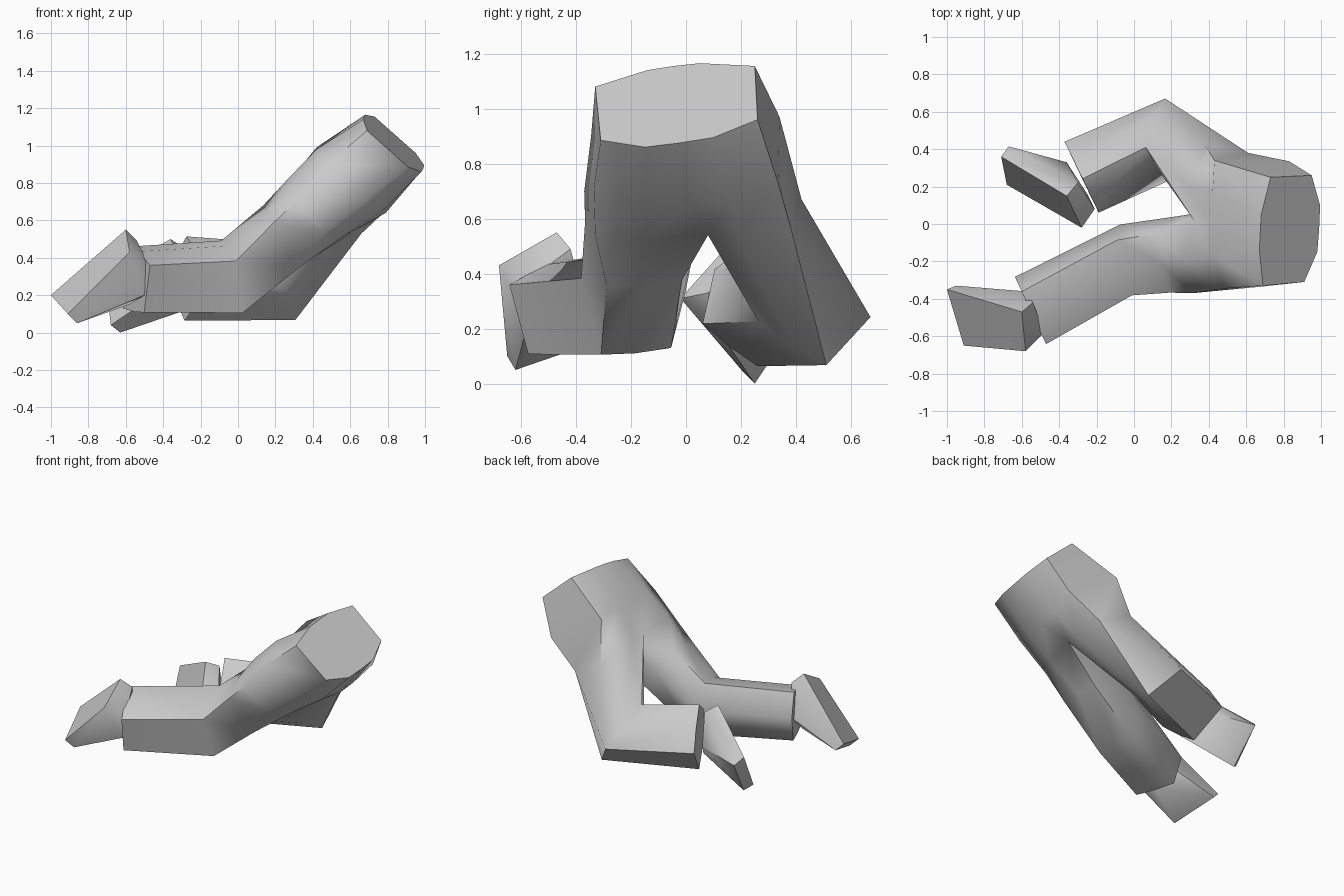
import bpy, bmesh, math
from mathutils import Vector

if "Cube" in bpy.data.objects:
    bpy.data.objects.remove(bpy.data.objects["Cube"])


def finish(bm, name, angle):
    bmesh.ops.recalc_face_normals(bm, faces=bm.faces)
    me = bpy.data.meshes.new(name)
    bm.to_mesh(me)
    bm.free()
    ob = bpy.data.objects.new(name, me)
    bpy.context.collection.objects.link(ob)
    bpy.ops.object.select_all(action='DESELECT')
    ob.select_set(True)
    bpy.context.view_layer.objects.active = ob
    bpy.ops.object.shade_smooth_by_angle(angle=math.radians(angle))
    return ob


def bridge(bm, a, b):
    n = len(a)
    for i in range(n):
        j = (i + 1) % n
        bm.faces.new((a[i], a[j], b[j], b[i]))


# leg cross-section: outer, back, inner back, inner, inner bottom, bottom, outer bottom
LEG = [(r * math.cos(math.radians(a)), r * math.sin(math.radians(a)))
       for a, r in ((25, 1), (75, .82), (122, 1.08), (170, 1), (225, 1.03), (265, .82), (303, 1))]


def leg_ring(bm, c, u, v):
    c, u, v = Vector(c), Vector(u), Vector(v)
    return [bm.verts.new(c + u * a + v * b) for a, b in LEG]


def hull(name, points):
    bm = bmesh.new()
    for p in points:
        bm.verts.new(p)
    bmesh.ops.convex_hull(bm, input=bm.verts)
    return finish(bm, name, 50)


# trousers: waist, pelvis and crotch rings, each ten points around
bm = bmesh.new()
waist = [bm.verts.new(p) for p in (
    (.69, -.33, 1.08), (.67, -.14, 1.14), (.675, -.045, 1.155), (.68, .05, 1.165),
    (.73, .25, 1.155), (.95, .26, .96), (.995, .10, .895), (.99, -.025, .875),
    (.98, -.15, .86), (.91, -.31, .885))]
pelvis = [bm.verts.new(p) for p in (
    (.48, -.345, .90), (.42, -.17, .98), (.43, 0, .96), (.42, .17, .99),
    (.43, .34, .97), (.83, .335, .73), (.80, .16, .66), (.79, .02, .64),
    (.77, -.15, .65), (.68, -.335, .71))]
hips = [bm.verts.new(p) for p in (
    (.31, -.37, .70), (.27, -.20, .825), (.32, .02, .78), (.28, .20, .82),
    (.38, .42, .67), (.61, .38, .57), (.66, .19, .53), (.62, .08, .54),
    (.57, -.16, .52), (.46, -.33, .54))]
crotch = bm.verts.new((.42, .07, .62))
bridge(bm, waist, pelvis)
bridge(bm, pelvis, hips)
bm.faces.new(waist)

# legs: the crotch splits the hip ring into two tubes bent at the knee
front = [hips[0], hips[1], hips[2], crotch, hips[7], hips[8], hips[9]]
back = [hips[4], hips[3], hips[2], crotch, hips[7], hips[6], hips[5]]
for loop, rings in (
    (front, (((.24, -.172, .51), (0, -.215, 0), (-.115, 0, .185)),
             ((-.03, -.20, .29), (.04, -.20, 0), (-.04, 0, .22)),
             ((-.55, -.47, .275), (.088, -.19, 0), (0, 0, .20)))),
    (back, (((.19, .46, .27), (.03, .20, -.11), (-.12, .07, .17)),
            ((-.28, .25, .28), (-.08, .165, -.105), (-.045, .095, .19))))):
    for r in rings:
        nxt = leg_ring(bm, *r)
        bridge(bm, loop, nxt)
        loop = nxt
    bm.faces.new(loop)
finish(bm, "trousers", 65)

# feet: sole corners (heel, toe), toe tops, then ankle
hull("front_foot", [
    (-.60, -.47, .55), (-.58, -.68, .43), (-1.0, -.35, .20), (-.91, -.65, .10),
    (-.86, -.62, .05), (-.95, -.33, .15), (-.54, -.42, .49), (-.48, -.58, .37),
    (-.50, -.58, .20), (-.58, -.36, .27), (-.58, -.48, .15)])
hull("back_foot", [
    (-.28, -.02, .31), (-.36, .15, .50), (-.68, .21, .04), (-.71, .36, .30),
    (-.63, .25, .0), (-.67, .415, .25), (-.30, .22, .46), (-.21, .08, .33),
    (-.25, .16, .13), (-.36, .33, .27)])
